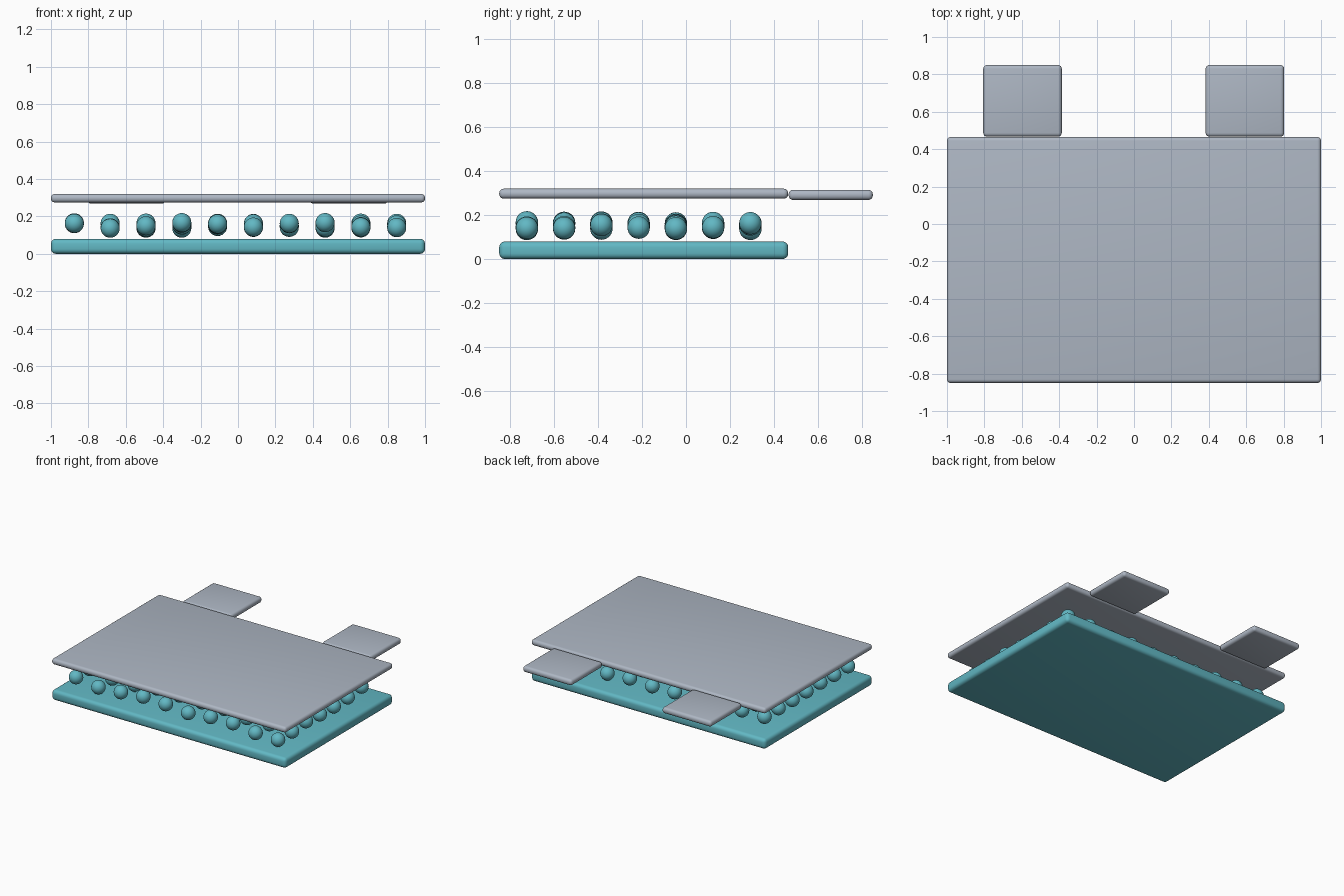
import bpy
import random

random.seed(4)
if "Cube" in bpy.data.objects:
    bpy.data.objects.remove(bpy.data.objects["Cube"], do_unlink=True)


def material(name, colour):
    mat = bpy.data.materials.new(name)
    mat.use_nodes = True
    mat.diffuse_color = (*colour, 1)
    mat.node_tree.nodes["Principled BSDF"].inputs["Base Color"].default_value = (*colour, 1)
    return mat


teal = material("teal", (0.122, 0.479, 0.552))
grey = material("blue_grey", (0.423, 0.474, 0.552))


def slab(name, low, high, radius, mat):
    """Box between two corners with rounded edges."""
    centre = [(a + b) / 2 for a, b in zip(low, high)]
    bpy.ops.mesh.primitive_cube_add(size=1, location=centre)
    ob = bpy.context.object
    ob.name = name
    ob.scale = [b - a for a, b in zip(low, high)]
    bpy.ops.object.transform_apply(location=False, rotation=False, scale=True)
    bevel = ob.modifiers.new("rounded_edges", "BEVEL")
    bevel.width = radius
    bevel.segments = 4
    ob.data.materials.append(mat)
    bpy.ops.object.modifier_apply(modifier=bevel.name)
    bpy.ops.object.shade_smooth_by_angle()


# Plates
slab("base_plate", (-1, -0.85, 0), (1, 0.465, 0.08), 0.026, teal)
slab("top_plate", (-1, -0.85, 0.275), (1, 0.465, 0.32), 0.02, grey)

# Rear tabs
for side, x in (("left", 0.593), ("right", -0.596)):
    slab(side + "_tab", (x - 0.21, 0.467, 0.269), (x + 0.21, 0.85, 0.315), 0.02, grey)

# Grid of balls floating at uneven heights between the plates
front_heights = [.163, .137, .150, .167, .160, .143, .163, .167, .143, .141]
side_heights = [.141, .141, .155, .143, .140, .145, .163]
bpy.ops.mesh.primitive_uv_sphere_add(segments=24, ring_count=14, radius=0.051)
first_ball = bpy.context.object
bpy.ops.object.shade_smooth()
first_ball.data.materials.append(teal)
for row in range(7):
    for column in range(10):
        z = random.uniform(0.136, 0.167)
        if column == 0:
            z = random.uniform(0.16, 0.167)
        elif column == 9:
            z = side_heights[row]
        if row == 0:
            z = front_heights[column]
        if row == column == 0:
            ball = first_ball
        else:
            ball = first_ball.copy()
            bpy.context.collection.objects.link(ball)
        ball.name = f"ball_{row + 1}_{column + 1}"
        ball.location = (-0.875 + 0.1915 * column, -0.724 + 0.1695 * row, z)
